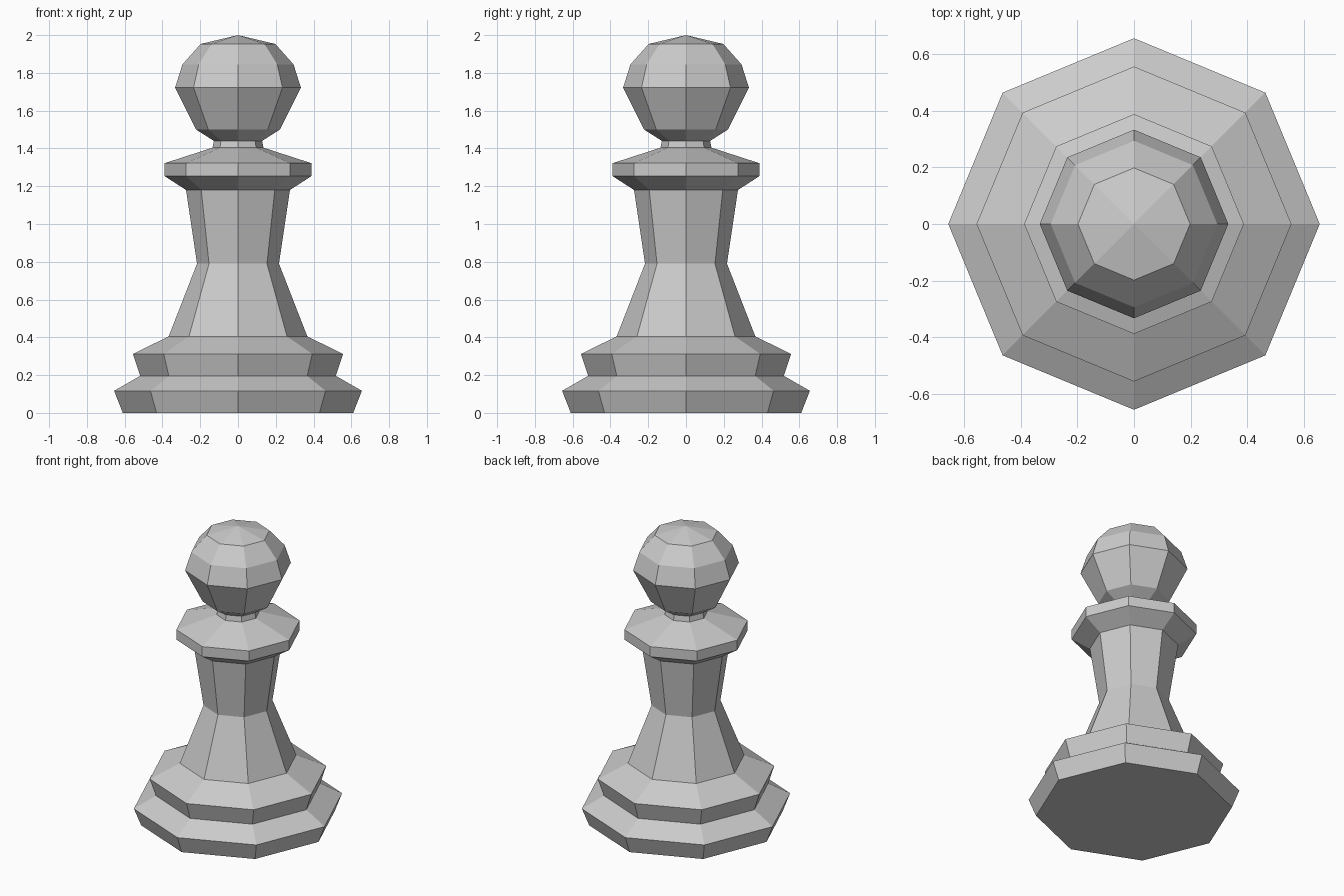
import bpy, bmesh
from math import pi, cos, sin

if "Cube" in bpy.data.objects:
    bpy.data.objects.remove(bpy.data.objects["Cube"])

SIDES = 8

# (radius, height) silhouette, bottom to top
foot = [(0.61, 0), (0.656, 0.117), (0.518, 0.196), (0.556, 0.312)]
stem = [(0.367, 0.405), (0.217, 0.79), (0.275, 1.18)]
collar = [(0.388, 1.253), (0.388, 1.322), (0.135, 1.404), (0.128, 1.44)]
head = [(0.222, 1.50), (0.333, 1.722), (0.294, 1.845), (0.198, 1.953)]
TOP = 2.0


def lathe(name, profile, top):
    """Turn a profile into a closed, faceted solid with a pointed top."""
    bm = bmesh.new()
    angles = [2 * pi * i / SIDES for i in range(SIDES)]
    rings = [[bm.verts.new((r * cos(a), r * sin(a), z)) for a in angles]
             for r, z in profile]
    for low, high in zip(rings, rings[1:]):
        for i in range(SIDES):
            j = (i + 1) % SIDES
            bm.faces.new((low[i], low[j], high[j], high[i]))
    # Flat underside and pointed crown
    bm.faces.new(rings[0][::-1])
    tip = bm.verts.new((0, 0, top))
    for i in range(SIDES):
        bm.faces.new((rings[-1][i], rings[-1][(i + 1) % SIDES], tip))
    mesh = bpy.data.meshes.new(name)
    bm.to_mesh(mesh)
    bm.free()
    obj = bpy.data.objects.new(name, mesh)
    bpy.context.collection.objects.link(obj)
    return obj


# The whole chess piece is one turned surface
lathe("chess_pawn", foot + stem + collar + head, TOP)
